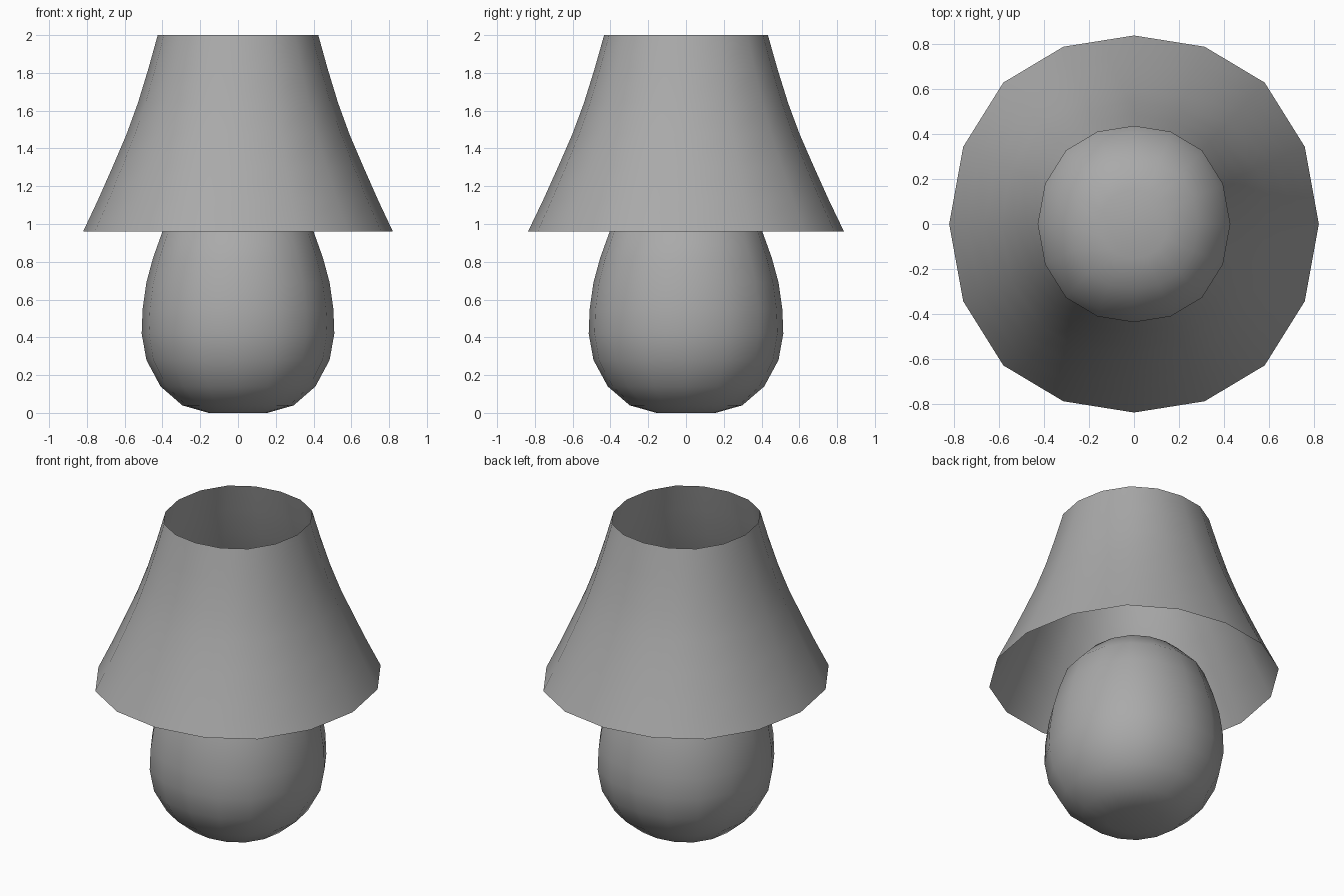
import bpy
import bmesh
from math import cos, pi

cube = bpy.data.objects.get("Cube")
if cube:
    bpy.data.objects.remove(cube, do_unlink=True)

GREY = (0.4, 0.4, 0.4, 1.0)
grey = bpy.data.materials.new("plain grey")
grey.use_nodes = True
grey.diffuse_color = GREY
grey.node_tree.nodes["Principled BSDF"].inputs["Base Color"].default_value = GREY

SIDES = 16
# Slightly squarish depth for each step around a quarter turn
DEPTH = [0, 0.41, 0.75, 0.94, 1]


def ring_point(i):
    q = i % (SIDES // 2)
    y = DEPTH[min(q, SIDES // 2 - q)]
    return cos(2 * pi * i / SIDES), y if i < SIDES // 2 else -y


def lathe(name, profile, y_scale, closed):
    """Stack rings of (radius, height), optionally capping both ends."""
    bm = bmesh.new()
    rings = []
    for r, z in profile:
        pts = [ring_point(i) for i in range(SIDES)]
        rings.append([bm.verts.new((r * x, r * y * y_scale, z)) for x, y in pts])
    for low, high in zip(rings, rings[1:]):
        for i in range(SIDES):
            j = (i + 1) % SIDES
            bm.faces.new((low[i], low[j], high[j], high[i]))
    if closed:
        bm.faces.new(rings[0][::-1])
        bm.faces.new(rings[-1])
    for f in bm.faces:
        f.smooth = True
    mesh = bpy.data.meshes.new(name)
    bm.to_mesh(mesh)
    bm.free()
    mesh.materials.append(grey)
    obj = bpy.data.objects.new(name, mesh)
    bpy.context.collection.objects.link(obj)
    return obj


# Egg-shaped base
lathe("lamp_base", [(0.155, 0), (0.295, 0.04), (0.41, 0.14), (0.485, 0.28),
                    (0.51, 0.42), (0.505, 0.55), (0.485, 0.69), (0.45, 0.82),
                    (0.4, 0.96), (0.285, 1.08), (0.15, 1.125)], 1.01, True)

# Flared open shade, a single thin sheet
lathe("lamp_shade", [(0.82, 0.96), (0.74, 1.13), (0.665, 1.3), (0.59, 1.475),
                     (0.53, 1.64), (0.475, 1.82), (0.425, 2)], 1.02, False)
